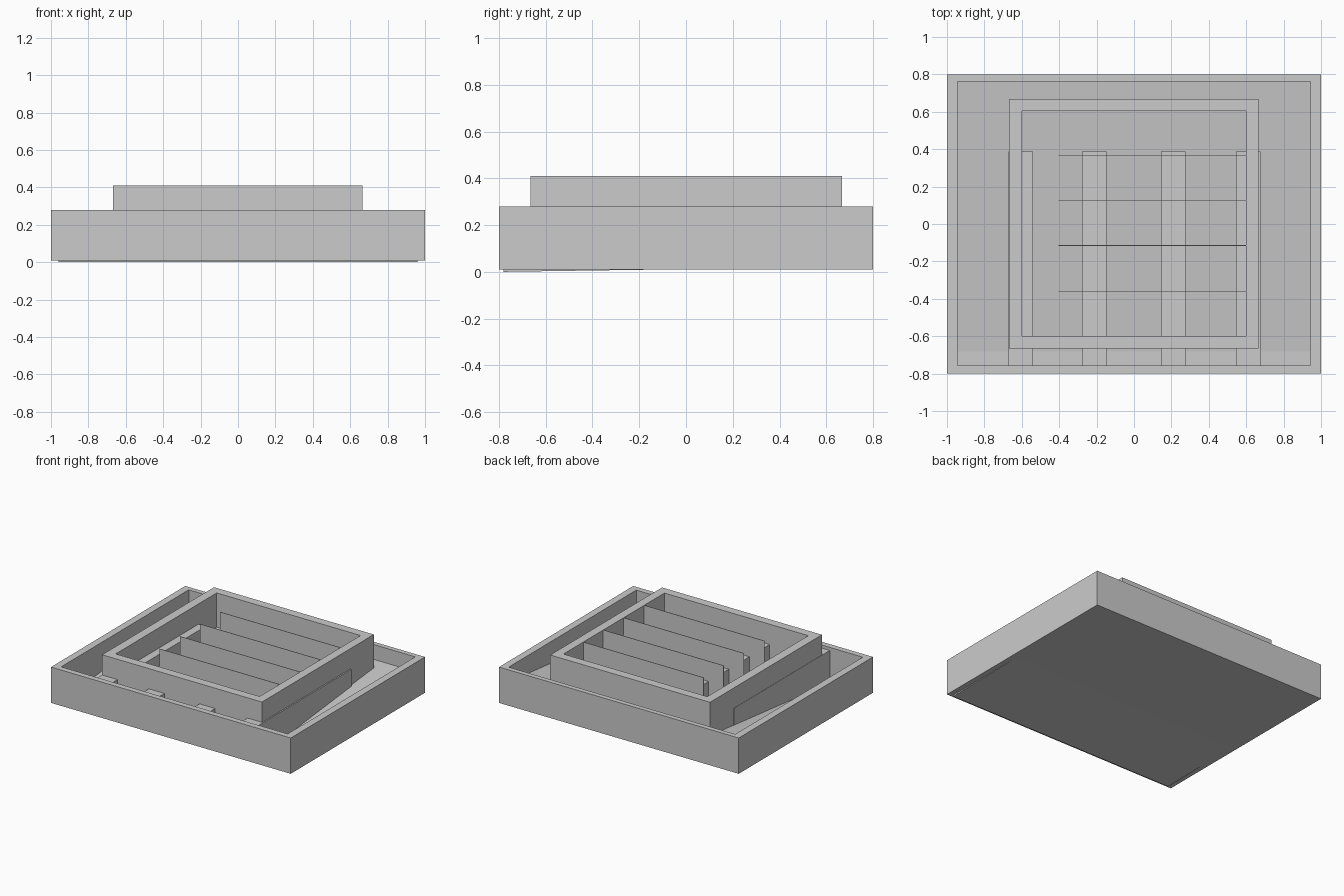
import bpy, bmesh

if "Cube" in bpy.data.objects:
    bpy.data.objects.remove(bpy.data.objects["Cube"])


def make_object(name, bm):
    bmesh.ops.recalc_face_normals(bm, faces=bm.faces)
    mesh = bpy.data.meshes.new(name)
    bm.to_mesh(mesh)
    bm.free()
    obj = bpy.data.objects.new(name, mesh)
    bpy.context.collection.objects.link(obj)
    return obj


def side_prism(name, x0, x1, profile):
    """Extrude a (y, z) outline along x."""
    bm = bmesh.new()
    face = bm.faces.new([bm.verts.new((x0, y, z)) for y, z in profile])
    ext = bmesh.ops.extrude_face_region(bm, geom=[face])
    moved = [v for v in ext["geom"] if isinstance(v, bmesh.types.BMVert)]
    bmesh.ops.translate(bm, verts=moved, vec=(x1 - x0, 0, 0))
    return make_object(name, bm)


def box(name, x0, x1, y0, y1, z0, z1):
    return side_prism(name, x0, x1, [(y0, z0), (y1, z0), (y1, z1), (y0, z1)])


def ring(name, outer, inner, z0, z1):
    """Rectangular frame; outer and inner are (x0, x1, y0, y1)."""
    bm = bmesh.new()

    def loop(r, z):
        x0, x1, y0, y1 = r
        return [bm.verts.new((x, y, z)) for x, y in
                ((x0, y0), (x1, y0), (x1, y1), (x0, y1))]

    loops = [loop(outer, z0), loop(outer, z1), loop(inner, z1), loop(inner, z0)]
    for k in range(4):
        a, b = loops[k], loops[(k + 1) % 4]
        for i in range(4):
            j = (i + 1) % 4
            bm.faces.new((a[i], a[j], b[j], b[i]))
    return make_object(name, bm)


# Outer tray: walls and thin floor
ring("tray_walls", (-1, 1, -0.8, 0.8), (-0.945, 0.945, -0.757, 0.763), 0.01, 0.28)
box("tray_floor", -0.95, 0.95, -0.765, 0.77, 0.01, 0.02)

# Sloping floor, low at the front, its underside just poking out below
side_prism("sloped_floor", -0.96, 0.96,
           [(-0.78, 0.0), (0.78, 0.023), (0.78, 0.17), (-0.78, 0.01)])

# Raised square frame
ring("inner_frame", (-0.668, 0.665, -0.665, 0.668), (-0.6, 0.6, -0.6, 0.603), 0.015, 0.41)

# Four support rails running front to back
for i, x in enumerate((-0.605, -0.213, 0.21, 0.61)):
    box(f"support_rail_{i + 1}", x - 0.065, x + 0.065, -0.76, 0.387, 0.015, 0.257)

# Thin upright dividers, open at the left end
for i, y in enumerate((-0.36, -0.115, 0.127, 0.365)):
    box(f"divider_{i + 1}", -0.403, 0.6, y - 0.002, y + 0.002, 0.02, 0.41)
